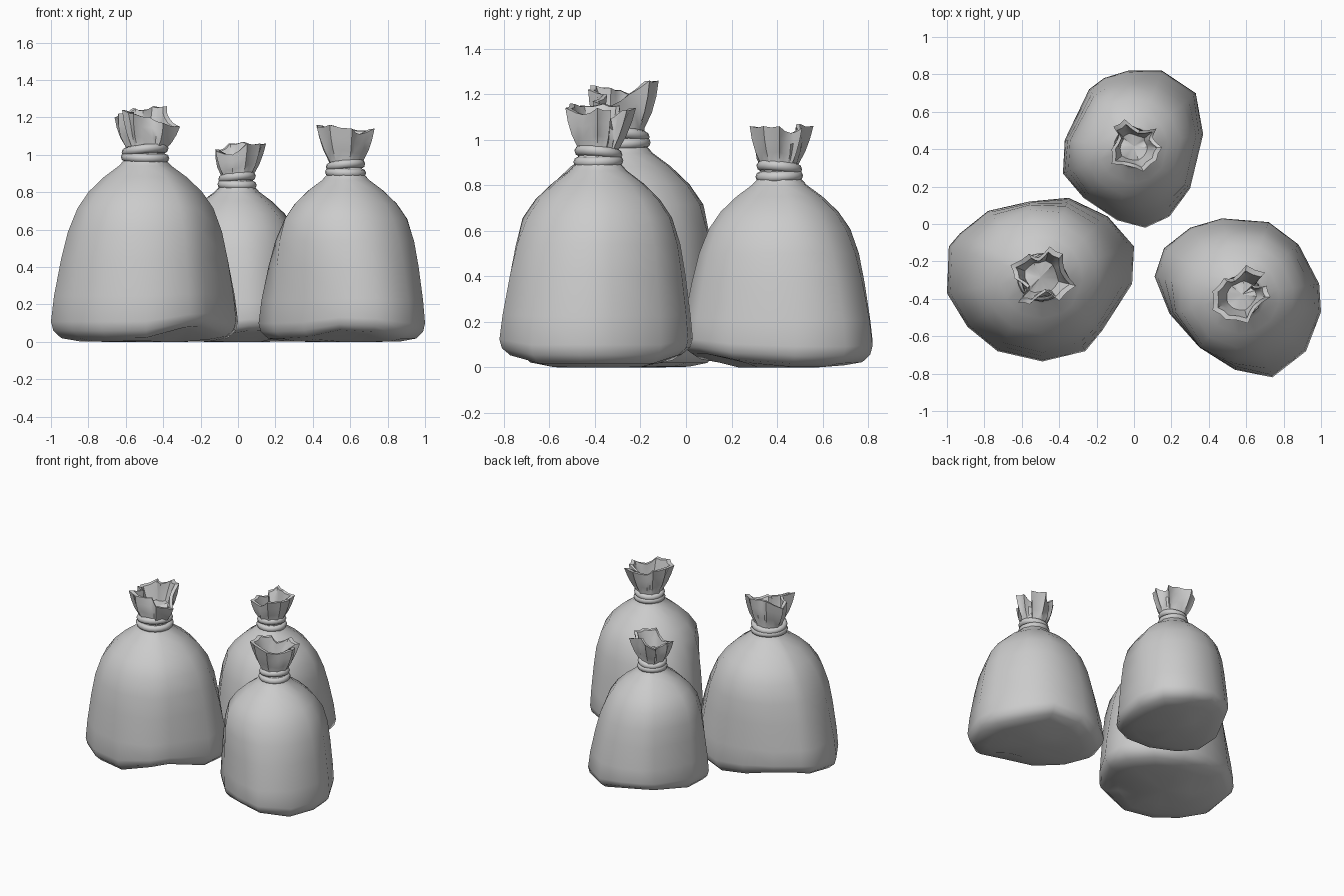
import bpy, bmesh, math
from mathutils import Vector

if "Cube" in bpy.data.objects:
    bpy.data.objects.remove(bpy.data.objects["Cube"])

# Body profile: height fraction, width fraction, roundness of the cross-section
PROFILE = [(0.0, .42, 0), (0.003, .70, 0), (.02, .89, 0), (.06, .975, 0), (.11, 1.0, 0), (.25, .975, .1),
           (.45, .92, .4), (.60, .865, .7), (.73, .775, 1), (.82, .645, 1),
           (.90, .47, 1), (.96, .30, 1), (1.0, .225, 1), (1.06, .19, 1)]


def loft(name, rings, cap_start, cap_end, angle):
    bm = bmesh.new()
    loops = [[bm.verts.new(p) for p in ring] for ring in rings]
    n = len(loops[0])
    for a, b in zip(loops, loops[1:]):
        for i in range(n):
            j = (i + 1) % n
            bm.faces.new((a[i], a[j], b[j], b[i]))
    for loop, use in ((loops[0], cap_start), (loops[-1], cap_end)):
        if use:
            c = bm.verts.new(sum((v.co for v in loop), Vector()) / n)
            for i in range(n):
                bm.faces.new((loop[i], loop[(i + 1) % n], c))
    bmesh.ops.recalc_face_normals(bm, faces=bm.faces)
    mesh = bpy.data.meshes.new(name)
    bm.to_mesh(mesh)
    bm.free()
    ob = bpy.data.objects.new(name, mesh)
    bpy.context.collection.objects.link(ob)
    bpy.ops.object.select_all(action='DESELECT')
    ob.select_set(True)
    bpy.context.view_layer.objects.active = ob
    bpy.ops.object.shade_smooth_by_angle(angle=math.radians(angle))
    return ob


def sack(name, centre, neck_z, outline, lip, cord_r, phase, wave):
    c = Vector(centre)
    dirs = [Vector(p) - c for p in outline]
    mean = sum(d.length for d in dirs) / len(dirs)

    # Filled body with a slightly wavy base
    rings = []
    for h, w, rnd in PROFILE:
        ring = []
        for d in dirs:
            p = c + d.lerp(d.normalized() * mean, rnd) * w
            a = math.atan2(d.y, d.x)
            lift = wave * max(0, math.sin(2 * a + phase)) * max(0, 1 - h / .3)
            ring.append((p.x, p.y, h * neck_z + lift * (w > .6)))
        rings.append(ring)
    loft(name + "_body", rings, True, True, 80)

    # Gathered mouth: a fold valley between every two lip points
    ldirs = []
    for i, (x, y, z) in enumerate(lip):
        nx, ny, nz = lip[(i + 1) % len(lip)]
        ldirs.append((Vector((x, y)) - c, z))
        ldirs.append((Vector(((x + nx) / 2, (y + ny) / 2)) - c, (z + nz) / 2 - .006))

    def mouth(t, radius, blend, scale=1.0, pleat=0.0):
        ring = []
        for i, (d, top) in enumerate(ldirs):
            r = d.normalized() * radius
            p = c + r.lerp(d, blend) * scale * (1 - pleat * (i % 2))
            ring.append((p.x, p.y, neck_z + (top - neck_z) * t))
        return ring
    k = cord_r
    loft(name + "_ruffle", [
        mouth(0, k * .8, 0), mouth(.25, k * .76, .1, 1, .06),
        mouth(.5, k * .98, .3, 1, .13), mouth(.75, k * 1.1, .62, 1, .12),
        mouth(1, k, 1, 1, .04), mouth(.99, k, 1, .82, .04), mouth(.75, k * .85, .6, .78),
        mouth(.5, k * .55, .2)], True, True, 40)

    # Two turns of tie cord
    for i, (dz, tilt) in enumerate(((0.005, .03), (.043, -.10))):
        bpy.ops.mesh.primitive_torus_add(
            major_segments=20, minor_segments=8, major_radius=cord_r - .024 - .004 * i,
            minor_radius=.024, location=(c.x, c.y, neck_z + dz),
            rotation=(tilt, tilt, 0))
        ob = bpy.context.object
        ob.name = f"{name}_cord_{i + 1}"
        bpy.ops.object.shade_smooth()


# Large sack, front left
sack("left_sack", (-.497, -.285), .98,
     [(-.99, -.12), (-.93, -.05), (-.78, .07), (-.56, .12), (-.35, .14), (-.14, .04),
      (0, -.12), (-.01, -.32), (-.17, -.57), (-.26, -.68), (-.49, -.735), (-.73, -.68),
      (-.89, -.55), (-1.0, -.37)],
     [(-.66, -.22, 1.20), (-.56, -.16, 1.25), (-.51, -.18, 1.24), (-.45, -.12, 1.26),
      (-.38, -.16, 1.26), (-.37, -.25, 1.20), (-.31, -.33, 1.15), (-.40, -.41, 1.17),
      (-.47, -.36, 1.20), (-.56, -.43, 1.22), (-.62, -.42, 1.24), (-.57, -.34, 1.23),
      (-.64, -.29, 1.22)], .13, math.pi, .07)

# Medium sack, front right
sack("right_sack", (.575, -.385), .90,
     [(.11, -.28), (.16, -.13), (.30, -.02), (.47, .03), (.72, .01), (.88, -.11),
      (.99, -.32), (1.0, -.47), (.92, -.68), (.74, -.82), (.54, -.78), (.35, -.66),
      (.19, -.48)],
     [(.42, -.36, 1.16), (.42, -.46, 1.15), (.49, -.51, 1.16), (.61, -.53, 1.14),
      (.65, -.45, 1.11), (.73, -.39, 1.14), (.71, -.33, 1.13), (.64, -.33, 1.09),
      (.70, -.26, 1.13), (.60, -.22, 1.14), (.53, -.29, 1.11), (.48, -.29, 1.15)],
     .11, -math.pi / 2, .05)

# Small sack, back
sack("back_sack", (-.005, .41), .835,
     [(-.38, .27), (-.37, .45), (-.24, .72), (-.16, .78), (-.03, .82), (.15, .82),
      (.33, .70), (.37, .48), (.30, .19), (.19, .04), (.06, -.02), (-.09, .02), (-.27, .14)],
     [(-.12, .32, 1.02), (-.03, .31, 1.00), (.05, .28, 1.06), (.12, .34, 1.06),
      (.15, .41, 1.06), (.10, .46, 1.03), (.12, .51, 1.05), (.03, .50, 1.07),
      (-.05, .56, 1.06), (-.11, .52, 1.02), (-.08, .47, 1.01), (-.12, .40, 1.03)],
     .105, 4.0, .05)
